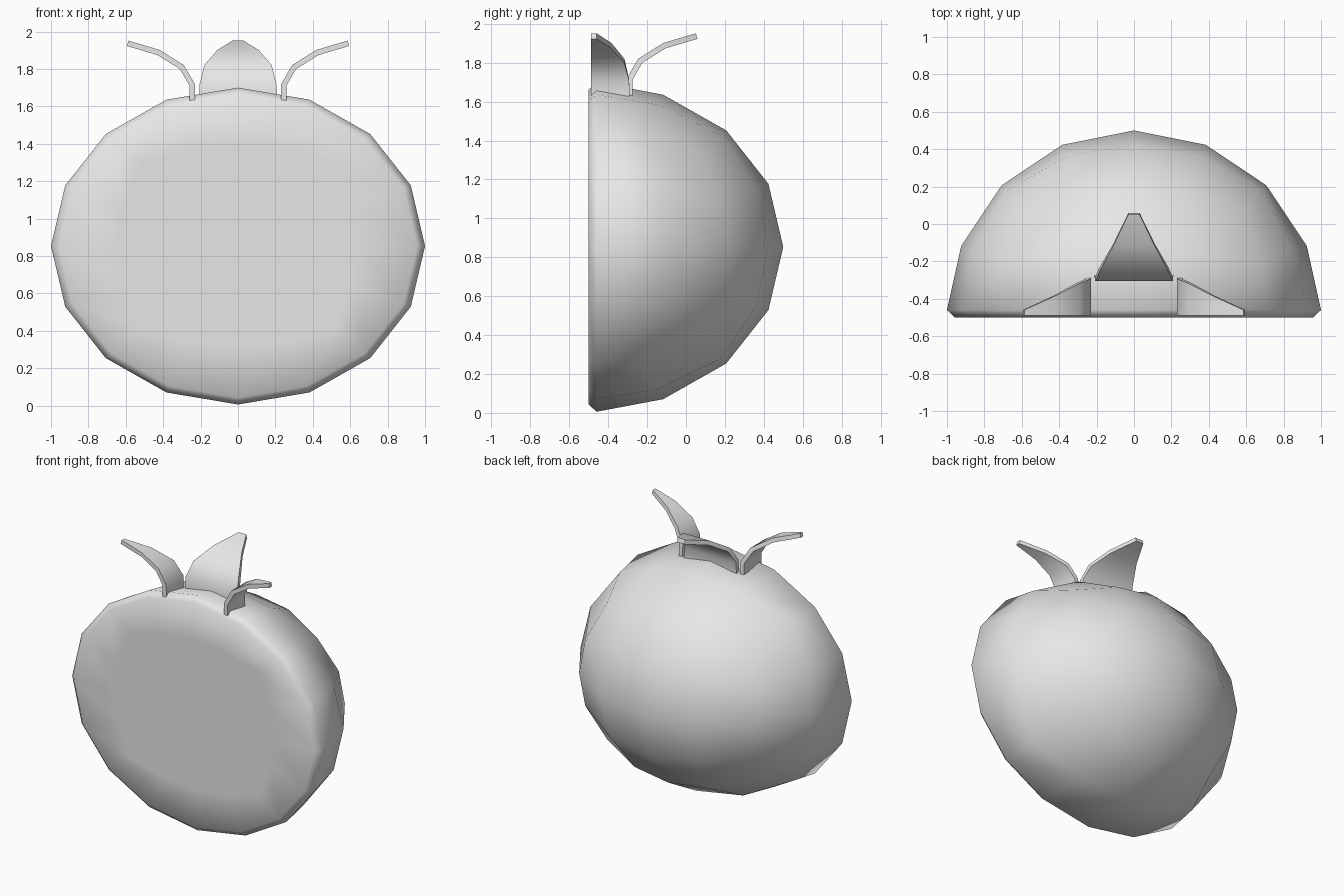
import bpy, bmesh, math
from mathutils import Vector, Matrix

cube = bpy.data.objects.get("Cube")
if cube:
    bpy.data.objects.remove(cube, do_unlink=True)

grey = bpy.data.materials.new("plain_grey")
grey.use_nodes = True
grey.diffuse_color = (0.8, 0.8, 0.8, 1)
grey.node_tree.nodes["Principled BSDF"].inputs["Base Color"].default_value = (0.8, 0.8, 0.8, 1)


def finish(bm, name, angle):
    """Turn a bmesh into a smooth-shaded object."""
    bmesh.ops.recalc_face_normals(bm, faces=bm.faces)
    mesh = bpy.data.meshes.new(name)
    bm.to_mesh(mesh)
    bm.free()
    mesh.materials.append(grey)
    obj = bpy.data.objects.new(name, mesh)
    bpy.context.collection.objects.link(obj)
    bpy.ops.object.select_all(action='DESELECT')
    obj.select_set(True)
    bpy.context.view_layer.objects.active = obj
    bpy.ops.object.shade_smooth_by_angle(angle=math.radians(angle))
    return obj


# Halved round fruit: a sphere made from a gridded cube, front half flattened
bm = bmesh.new()
bmesh.ops.create_cube(bm, size=2)
bmesh.ops.subdivide_edges(bm, edges=bm.edges[:], cuts=3, use_grid_fill=True)
for v in bm.verts:
    row = v.co.y
    p = Vector([math.tan(c * math.pi / 4) for c in v.co]).normalized()
    if abs(row) < 0.01:            # rim of the dome
        p.y = 0.04
    elif row < -0.9:               # flat cut face
        p.y = 0
        p *= 0.9
    elif row < 0:                  # chamfered edge of the cut
        p.y = 0
        p = p.normalized() * 0.957
    v.co = (p.x, p.y - 0.5, 0.853 + 0.847 * p.z)
finish(bm, "fruit_body", 80)

# Leaf outline: distance outwards, height, half width
LEAF = [(0.245, 1.63, 0.21), (0.245, 1.715, 0.205), (0.30, 1.81, 0.18),
        (0.425, 1.888, 0.11), (0.59, 1.937, 0.03)]
THICK = 0.03


def leaf(name, origin, turn, low, high):
    """Bent leaf; low and high scale the half width on each side."""
    bm = bmesh.new()
    rings = []
    for i, (r, z, w) in enumerate(LEAF):
        a, b = LEAF[max(i - 1, 0)], LEAF[min(i + 1, len(LEAF) - 1)]
        d = Vector((b[0] - a[0], 0, b[1] - a[1])).normalized()
        n = Vector((-d.z, 0, d.x)) * THICK / 2
        c = Vector((r, 0, z))
        rings.append([bm.verts.new(c + n * s + Vector((0, w * k, 0)))
                      for s, k in ((1, low), (1, high), (-1, high), (-1, low))])
    for a, b in zip(rings, rings[1:]):
        for k in range(4):
            m = (k + 1) % 4
            bm.faces.new((a[k], a[m], b[m], b[k]))
    bm.faces.new(rings[0])
    bm.faces.new(rings[-1])
    bm.transform(Matrix.Translation(origin) @ Matrix.Rotation(turn, 4, 'Z'))
    finish(bm, name, 40)


# One whole leaf at the back, two cut in half at the sides
leaf("back_leaf", (0, -0.535, 0), math.pi / 2, -1, 1)
leaf("left_leaf", (0, -0.488, 0), 0, 0, 0.95)
leaf("right_leaf", (0, -0.488, 0), math.pi, -0.95, 0)
